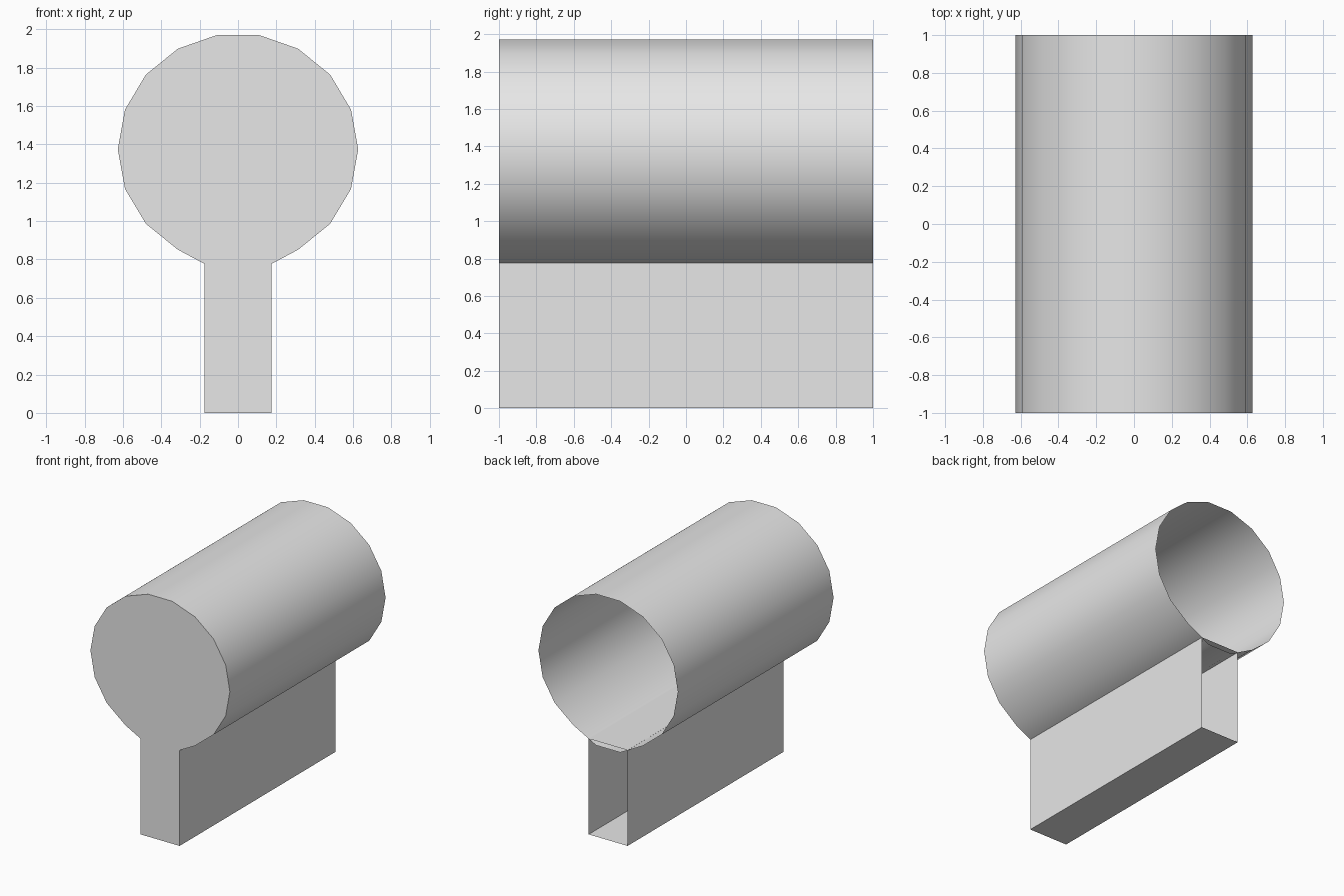
import bpy, bmesh
from math import sin, cos, radians

cube = bpy.data.objects.get("Cube")
if cube:
    bpy.data.objects.remove(cube, do_unlink=True)

grey = bpy.data.materials.new("light_grey")
grey.use_nodes = True
colour = (0.8, 0.8, 0.8, 1)
grey.diffuse_color = colour
grey.node_tree.nodes["Principled BSDF"].inputs["Base Color"].default_value = colour


def open_prism(name, outline):
    """Sweep an x-z outline from front to back, closed at the front and open at the back."""
    bm = bmesh.new()
    front = [bm.verts.new((x, -1, z)) for x, z in outline]
    back = [bm.verts.new((x, 1, z)) for x, z in outline]
    bm.faces.new(front)
    n = len(outline)
    for i in range(n):
        j = (i + 1) % n
        bm.faces.new((front[j], front[i], back[i], back[j]))
    mesh = bpy.data.meshes.new(name)
    bm.to_mesh(mesh)
    bm.free()
    mesh.materials.append(grey)
    obj = bpy.data.objects.new(name, mesh)
    bpy.context.collection.objects.link(obj)
    bpy.ops.object.select_all(action='DESELECT')
    obj.select_set(True)
    bpy.context.view_layer.objects.active = obj
    bpy.ops.object.shade_smooth_by_angle(angle=radians(40))
    return obj


# Round barrel: eighteen sides, slightly flattened, its lowest side sunk into the post
SIDES = 18
barrel = []
for i in range(SIDES):
    a = radians(360 / SIDES * i)
    x, z = 0.627 * cos(a), 1.375 + 0.605 * sin(a)
    if z < 0.8:
        z = 0.742
    barrel.append((x, z))
open_prism("barrel", barrel)

# Narrow post under the barrel
W, H = 0.175, 0.778
open_prism("post", [(-W, 0), (W, 0), (W, H), (-W, H)])
